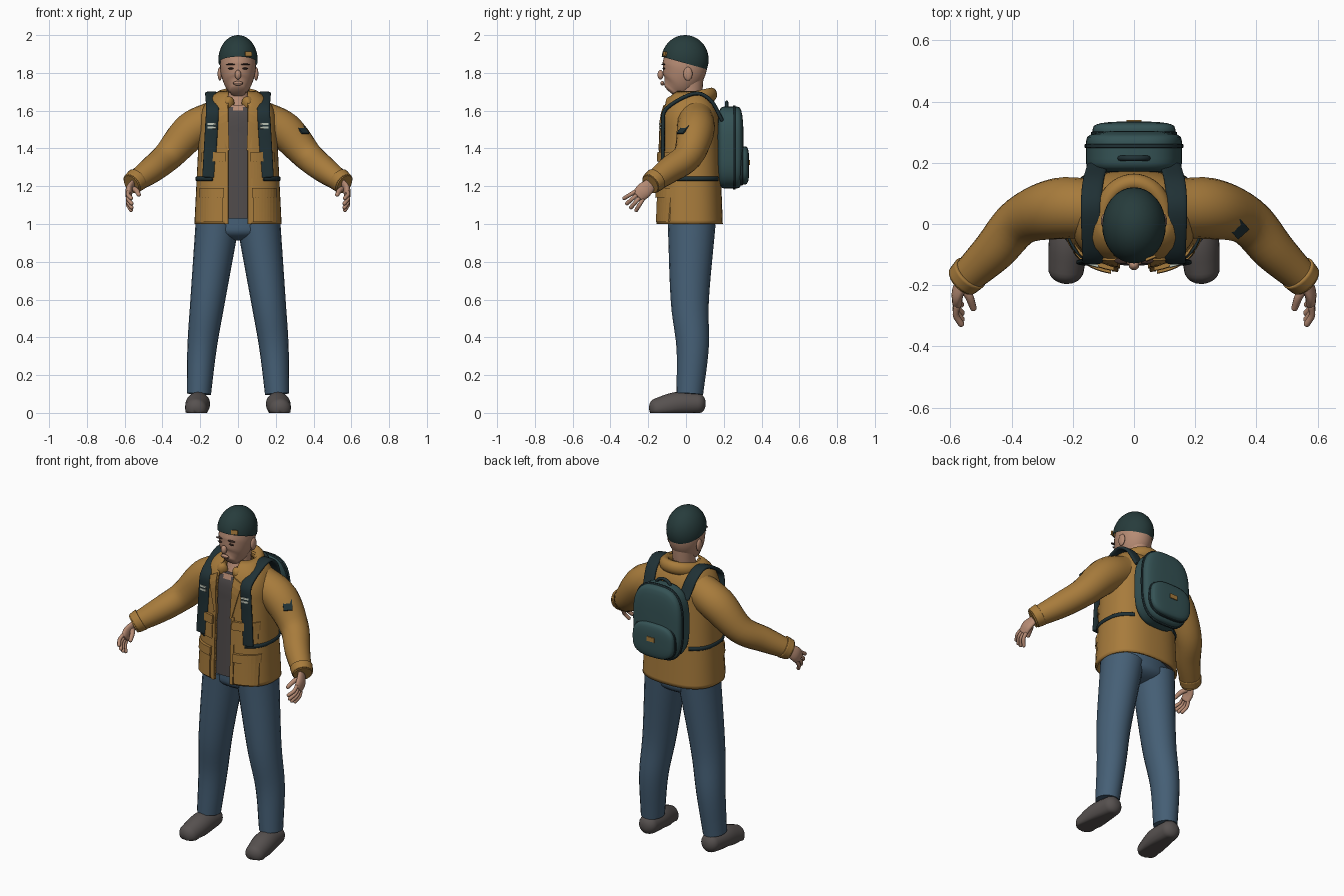
import bpy, bmesh
from math import sin, cos, pi, acos, copysign
from mathutils import Vector, Matrix

cube = bpy.data.objects.get("Cube")
if cube:
    bpy.data.objects.remove(cube, do_unlink=True)

SIDEWAYS, BACKWARD, UPWARD = Vector((1, 0, 0)), Vector((0, 1, 0)), Vector((0, 0, 1))
BOXY = 2.5


def material(name, *colour):
    m = bpy.data.materials.new(name)
    m.use_nodes = True
    m.diffuse_color = (*colour, 1)
    m.node_tree.nodes["Principled BSDF"].inputs["Base Color"].default_value = (*colour, 1)
    return m


OCHRE = material("ochre jacket", .39, .2, .045)
DENIM = material("blue denim", .06, .115, .18)
KNIT = material("dark green knit", .02, .045, .045)
PACK = material("teal fabric", .035, .085, .09)
WEB = material("dark webbing", .014, .03, .035)
SKIN = material("skin", .47, .26, .175)
GREY = material("grey shirt", .08, .07, .07)
SUEDE = material("grey shoe", .095, .083, .08)
LIGHT = material("pale reflective", .5, .54, .46)
BROWN = material("dark brown", .045, .025, .02)


def finish(name, bm, *materials, smooth=True, rule=None):
    """Turn a bmesh into an object; the rule picks the material of each face."""
    bmesh.ops.recalc_face_normals(bm, faces=bm.faces)
    for face in bm.faces:
        face.smooth = smooth
        if rule:
            face.material_index = int(rule(face.calc_center_median()))
    mesh = bpy.data.meshes.new(name)
    bm.to_mesh(mesh)
    bm.free()
    for m in materials:
        mesh.materials.append(m)
    ob = bpy.data.objects.new(name, mesh)
    bpy.context.scene.collection.objects.link(ob)
    return ob


def rounded(angle, power):
    """Point on a unit superellipse."""
    c, s = cos(angle), sin(angle)
    return copysign(abs(c) ** (2 / power), c), copysign(abs(s) ** (2 / power), s)


def bridge(bm, rings, wrap):
    count = len(rings[0])
    for a, b in zip(rings, rings[1:]):
        for i in range(count if wrap else count - 1):
            j = (i + 1) % count
            bm.faces.new((a[i], a[j], b[j], b[i]))


def spline(points, steps=5):
    """Smooth curve through points of position and radius."""
    p = [Vector(q) for q in points]
    p = [2 * p[0] - p[1]] + p + [2 * p[-1] - p[-2]]
    curve = []
    for a, b, c, d in zip(p, p[1:], p[2:], p[3:]):
        for t in (k / steps for k in range(steps)):
            curve.append(b + (c - a) * t / 2 + (a - b * 2.5 + c * 2 - d / 2) * t ** 2
                         + (b * 1.5 - c * 1.5 + d / 2 - a / 2) * t ** 3)
    return curve + [p[-2]]


def end_cap(end, inner, length, power):
    """Shrinking sections that round off the end of a tube."""
    direction = (end.xyz - inner.xyz).normalized()
    cap = []
    for k in range(1, 6):
        shrink, move = rounded(k / 6 * pi / 2, power)
        cap.append(Vector((*(end.xyz + direction * move * length), end.w * shrink)))
    return cap


def tube(name, points, *materials, side=1, across=SIDEWAYS, ratio=1, power=2, sides=20,
         cap=0, floor=None, rule=None):
    """Loft along a curve; ratio is section depth over width, cap the length of rounded ends."""
    bm = bmesh.new()
    path = spline(points)
    if cap:
        start, end = end_cap(path[0], path[1], cap, power), end_cap(path[-1], path[-2], cap, power)
        path = start[::-1] + path + end
    for q in path:
        q.x *= side
    rings = []
    for i, q in enumerate(path):
        tangent = (path[min(i + 1, len(path) - 1)].xyz - path[max(i - 1, 0)].xyz).normalized()
        wide = (across - tangent * across.dot(tangent)).normalized()
        deep = tangent.cross(wide) * ratio
        ring = []
        for k in range(sides):
            u, v = rounded(2 * pi * k / sides, power)
            co = q.xyz + (wide * u + deep * v) * q.w
            if floor is not None:
                co.z = max(co.z, floor)
            ring.append(bm.verts.new(co))
        rings.append(ring)
    bridge(bm, rings, True)
    for ring in (rings[0], rings[-1]):
        for edge in bm.faces.new(ring).edges:
            edge.smooth = bool(cap)
    return finish(name, bm, *materials, rule=rule)


def ball(name, place, size, mat, cut=None):
    """Ellipsoid, optionally cut open below a plane given by point and normal."""
    bm = bmesh.new()
    bmesh.ops.create_uvsphere(bm, u_segments=32, v_segments=20, radius=1,
                              matrix=Matrix.Translation(place) @ Matrix.Diagonal((*size, 1)))
    if cut:
        bmesh.ops.bisect_plane(bm, geom=bm.verts[:] + bm.edges[:] + bm.faces[:],
                               plane_co=cut[0], plane_no=cut[1], clear_inner=True)
    return finish(name, bm, mat)


def plate(name, place, normal, width, height, mat):
    bm = bmesh.new()
    turn = Vector(normal).to_track_quat('Z', 'Y').to_matrix().to_4x4()
    bmesh.ops.create_cube(bm, size=1, matrix=Matrix.Translation(place) @ turn
                          @ Matrix.Diagonal((width, height, .008, 1)))
    return finish(name, bm, mat, smooth=False)


def torso_width(z):
    """Half width of the jacket: a slight flare below, rounded shoulders above."""
    shoulder = max(0, z - 1.5) / .22
    return (.2 + .05 * max(0, 1.5 - z)) * (1 - shoulder ** BOXY) ** .5


def chest(x, z):
    """Front surface of the jacket."""
    width = torso_width(z)
    return .02 - .75 * width * max(0, 1 - abs(x / width) ** BOXY) ** (1 / BOXY)


def panel(name, corners, thick, side):
    """Cloth panel laid on the chest; corners are (x, z) going around."""
    bm = bmesh.new()
    a, b, c, d = [Vector(q) for q in corners]
    rims = []
    for out in (-.006, thick):
        grid = []
        for i in range(9):
            low, high = a.lerp(b, i / 8), d.lerp(c, i / 8)
            row = [low.lerp(high, j / 6) for j in range(7)]
            grid.append([bm.verts.new((q.x * side, chest(*q) - out, q.y)) for q in row])
        bridge(bm, grid, False)
        middle = grid[1:-1]
        rims.append(grid[0] + [r[-1] for r in middle] + grid[-1][::-1] + [r[0] for r in middle[::-1]])
    bridge(bm, rims, True)
    return finish(name, bm, OCHRE, smooth=False)


def oblong(x, right, z, top):
    return (x, z), (right, z), (right, top), (x, top)


def pocket(name, x, z, top, thick, side):
    """Patch pocket with an overhanging flap."""
    panel(name, oblong(x, x + .12, z, top), thick, side)
    panel(name + "_flap", oblong(x - .005, x + .125, top - .02, top + .03), thick + .008, side)


def pouch(name, z, y, back, radius, ratio, cap):
    """Rounded bag with dark piping near its back edge."""
    tube(name, [(0, y, z, radius), (0, back, z, radius)], PACK,
         ratio=ratio, power=3, sides=40, cap=cap)
    tube(name + "_piping", [(0, back - .02, z, radius + .005), (0, back - .01, z, radius + .005)], WEB,
         ratio=ratio, power=3, sides=40, cap=.004)


# Jacket body, open down the front
bm = bmesh.new()
rings = []
for k in range(36):
    z = 1 + k / 50
    width = torso_width(z)
    start = acos((.05 / width) ** (BOXY / 2))
    ring = []
    for i in range(49):
        u, v = rounded(-start + (pi + 2 * start) * i / 48, BOXY)
        ring.append(bm.verts.new((width * u, .02 + .75 * width * v, z)))
    rings.append(ring)
bridge(bm, rings, False)
jacket = finish("jacket_body", bm, OCHRE)
shell = jacket.modifiers.new("cloth", 'SOLIDIFY')
shell.thickness, shell.offset = .012, 0

# Shirt with a bare V at the neck
heights = [1.03 + k / 20 for k in range(13)]
tube("shirt", [(0, .02, z, torso_width(z) - .016) for z in heights], GREY, SKIN, ratio=.75,
     power=BOXY, sides=64, rule=lambda c: c.y < 0 and c.z > 1.58 + 1.2 * abs(c.x))

# Rolled hood collar, an arc around the neck
arc = [-1.1 + (pi + 2.2) * k / 8 for k in range(9)]
tube("hood_collar", [(.1 * cos(t), .02 + .115 * sin(t), 1.66 + .025 * sin(t), .037) for t in arc], OCHRE,
     across=UPWARD, ratio=.8, cap=.02)

# Head, neck and face
tube("neck", [(0, -.01, 1.58, .07), (0, .02, 1.7, .06), (0, .02, 1.83, .07)], SKIN, ratio=1.1)
tube("head", [(0, -.07, 1.71, .045), (0, -.04, 1.75, .075), (0, -.01, 1.82, .094), (0, 0, 1.9, .09)], SKIN,
     ratio=1.25, sides=32, cap=.02)
ball("nose", (0, -.135, 1.79), (.017, .016, .025), SKIN)
ball("lips", (0, -.125, 1.745), (.026, .01, .012), SKIN)
ball("mouth_line", (0, -.13, 1.745), (.024, .006, .002), BROWN)

# Knitted hat, cut on a tilt, with a plain tag
ball("knit_hat", (0, -.005, 1.87), (.104, .125, .13), KNIT, cut=((0, 0, 1.85), (0, .28, 1)))
plate("hat_tag", (.055, -.112, 1.9), (.4, -1, .15), .036, .024, OCHRE)

# Jeans hips
tube("jeans_hips", [(0, .03, 1.05, .2), (0, .03, .97, .2)], DENIM, ratio=.6, cap=.06)

# Everything that comes in pairs
for s, tag in ((1, "left_"), (-1, "right_")):
    # Face sides
    ball(tag + "ear", (.096 * s, .01, 1.795), (.012, .024, .036), SKIN)
    ball(tag + "eye", (.038 * s, -.118, 1.823), (.015, .006, .005), BROWN)
    ball(tag + "eyebrow", (.04 * s, -.12, 1.845), (.024, .01, .004), BROWN)

    # Legs and shoes
    tube(tag + "jeans_leg", [(.11, .03, 1, .115), (.16, .02, .6, .092), (.19, .035, .35, .078),
                             (.207, .02, .1, .064)], DENIM, side=s, ratio=1.1)
    tube(tag + "shoe", [(.207, .06, .05, .056), (.213, -.05, .045, .065), (.222, -.15, .02, .058)], SUEDE,
         side=s, cap=.045, floor=0)

    # Sleeve and cuff
    tube(tag + "sleeve", [(.12, .05, 1.56, .095), (.25, .05, 1.49, .1), (.37, .01, 1.36, .08),
                          (.46, -.09, 1.285, .07), (.565, -.19, 1.21, .052)], OCHRE, side=s, across=UPWARD)
    tube(tag + "cuff", [(.535, -.16, 1.235, .063), (.56, -.185, 1.215, .058)], OCHRE,
         side=s, across=UPWARD, cap=.004)

    # Hand with fingers fanned across the palm
    fan = Vector((0, -.7, .7))
    tube(tag + "palm", [(.55, -.175, 1.22, .03), (.575, -.22, 1.18, .042), (.578, -.25, 1.15, .038)], SKIN,
         side=s, across=fan, ratio=.45, cap=.01)
    for i, finger in enumerate(("little", "ring", "middle", "index")):
        spread = (i - 1.5) / 1.5
        joints = []
        for f in (0, .5, 1):
            reach = Vector((.04 * f * (.6 - f), -.05 * f, -.05 * f)) * (1.1 - .2 * abs(spread))
            joints.append((*(Vector((.58, -.25, 1.15)) + reach + fan * spread * (.03 + .015 * f)), .0105))
        tube(tag + finger + "_finger", joints, SKIN, side=s, across=fan, sides=10, cap=.01)
    tube(tag + "thumb", [(.565, -.2, 1.19, .014), (.54, -.235, 1.18, .014), (.525, -.275, 1.155, .011)], SKIN,
         side=s, across=fan, sides=10, cap=.01)

    # Pockets, placket and lapel
    pocket(tag + "hip_pocket", .08, 1.01, 1.16, .016, s)
    pocket(tag + "chest_pocket", .07, 1.24, 1.35, .013, s)
    panel(tag + "placket", oblong(.052, .072, 1, 1.4), .01, s)
    panel(tag + "lapel", ((.046, 1.39), (.056, 1.39), (.11, 1.6), (.055, 1.63)), .013, s)

    # Shoulder strap, buckle bars and waist strap
    strap = [(.12, .19, 1.55, .034), (.135, .13, 1.655, .034), (.14, .04, 1.69, .034)]
    for k in range(5):
        x, z = .135 + .005 * k, 1.61 - .09 * k
        strap.append((x, chest(x, z) - .02, z, .034))
    tube(tag + "shoulder_strap", strap, WEB, side=s, ratio=.3, power=3, cap=.004)
    for z in (1.51, 1.53):
        plate(tag + "buckle_bar", (.138 * s, chest(.138, z) - .031, z), (.25 * s, -1, .1), .045, .011, LIGHT)
    belt = [rounded(t / 4, BOXY) for t in range(-4, 5)]
    tube(tag + "waist_strap", [(.22 * u, .02 + .17 * v, 1.24, .012) for u, v in belt], WEB,
         side=s, across=UPWARD, ratio=.5, sides=8)

# Patch on the left sleeve only
plate("sleeve_patch", (.342, -.015, 1.5), (.45, -.5, .74), .05, .062, WEB)

# Backpack with outer pocket, plain tag and carry handle
pouch("backpack_body", 1.405, .2, .27, .157, 1.38, .035)
pouch("backpack_pocket", 1.31, .28, .31, .135, .75, .025)
plate("pocket_tag", (0, .336, 1.325), BACKWARD, .05, .026, OCHRE)
loop = [pi * k / 6 for k in range(7)]
tube("carry_handle", [(.048 * cos(t), .215, 1.605 + .04 * sin(t), .009) for t in loop], WEB,
     across=BACKWARD, sides=8)
